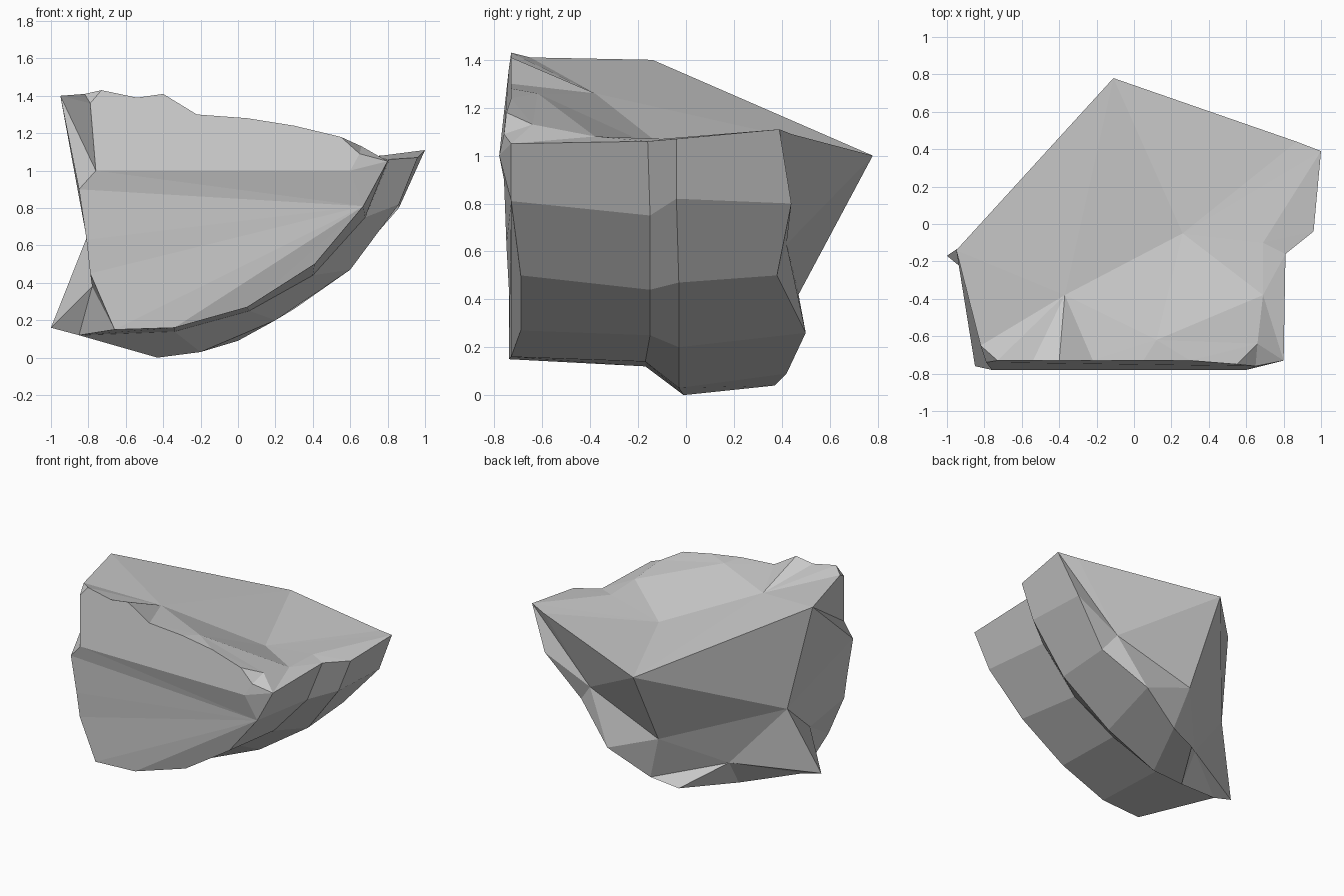
import bpy, bmesh

if "Cube" in bpy.data.objects:
    bpy.data.objects.remove(bpy.data.objects["Cube"])

bm = bmesh.new()


def pt(x, y, z):
    return bm.verts.new((x, y, z))


def row(profile, ys):
    """Row of points: an x/z profile with a depth for each station."""
    return [pt(x, y, z) for (x, z), y in zip(profile, ys)]


def face(*vs):
    bm.faces.new(vs)


def fan(hub, *rim):
    """Facets around one corner of the rock."""
    for a, b in zip(rim, rim[1:]):
        face(hub, a, b)


def strip(r0, r1):
    """Chiselled band between two rows."""
    for i in range(len(r0) - 1):
        face(r0[i], r0[i + 1], r1[i + 1], r1[i])


# Sloping underside: front layer edges, then the thicker rear layer edges
F = row([(.8, 1.05), (.67, .81), (.41, .5), (.05, .27), (-.34, .16), (-.66, .15)],
        [-.73, -.73, -.69, -.69, -.73, -.74])
A = row([(.81, 1.06), (.68, .75), (.4, .44), (.06, .25), (-.34, .14), (-.85, .12)],
        [-.16, -.15, -.15, -.15, -.17, -.17])
B = row([(.96, 1.07), (.86, .82), (.6, .47), (.2, .2), (-.2, .03), (-.43, 0)],
        [-.04, -.04, -.03, -.03, -.03, -.01])
C = row([(1, 1.11), (.86, .8), (.6, .5), (.3, .26), (0, .09), (-.2, .04)],
        [.39, .44, .38, .5, .42, .37])

# Front outline: upper rim and left edge
T = row([(-.73, 1.43), (-.54, 1.39), (-.4, 1.41), (-.22, 1.3), (.05, 1.28),
         (.3, 1.24), (.55, 1.18)], [-.73] * 6 + [-.75])
L = row([(-.79, .45), (-.81, .63), (-.85, .9), (-.76, 1.0), (-.79, 1.36)],
        [-.74, -.75, -.76, -.78, -.74])
ridge = pt(.6, -.78, 1.0)
nick = pt(.65, -.76, 1.09)

# Corners of the top, back and left side
top_left = pt(-.95, -.14, 1.4)
top_front = pt(-.82, -.65, 1.41)
low_left = pt(-1, -.17, .16)
apex = pt(-.11, .78, 1.0)
shoulder = pt(.87, .44, 1.09)
notch = pt(.5, .42, .63)
back_mid = pt(-.1, .47, .42)
back_low = pt(-.44, .12, .2)
left_mid = pt(-.81, -.04, .64)
left_low = pt(-.78, -.35, .38)
peak_a = pt(-.37, -.38, 1.26)
peak_b = pt(.12, -.62, 1.26)
hollow = pt(.26, -.05, 1.0)
chip = pt(.66, -.64, 1.13)
ledge_a = pt(.69, -.38, 1.08)
ledge_b = pt(.69, -.1, 1.07)

# Underside bands
for r0, r1 in ((F, A), (A, B), (B, C)):
    strip(r0, r1)

# Front face
face(ridge, nick, *reversed(T), L[4], L[3])
face(ridge, F[0], nick)
fan(F[1], F[0], ridge, L[3], L[2], L[1], L[0], F[5], F[4], F[3], F[2])

# Top face
fan(peak_a, apex, top_left, top_front, *T[:4], peak_b, hollow, apex)
fan(peak_b, T[3], T[4], T[5], chip, ledge_a, hollow)
fan(chip, T[5], T[6], nick, F[0], ledge_a)
fan(ledge_a, F[0], A[0], ledge_b, hollow)
fan(ledge_b, A[0], B[0], C[0], hollow)
fan(hollow, C[0], shoulder, apex)

# Back face
fan(notch, C[3], C[2], C[1], C[0], shoulder, apex, back_mid, C[3])
fan(back_mid, apex, left_mid, back_low, C[4], C[3])
fan(back_low, left_mid, low_left, A[5], B[5], C[5], C[4])

# Left side
fan(left_mid, apex, top_left, L[2], L[1], left_low, low_left)
fan(top_left, L[2], L[3], L[4], top_front)
face(L[4], T[0], top_front)
fan(left_low, L[1], L[0], F[5], A[5], low_left)

bmesh.ops.recalc_face_normals(bm, faces=bm.faces)
mesh = bpy.data.meshes.new("rock")
bm.to_mesh(mesh)
bm.free()
bpy.context.collection.objects.link(bpy.data.objects.new("rock", mesh))
